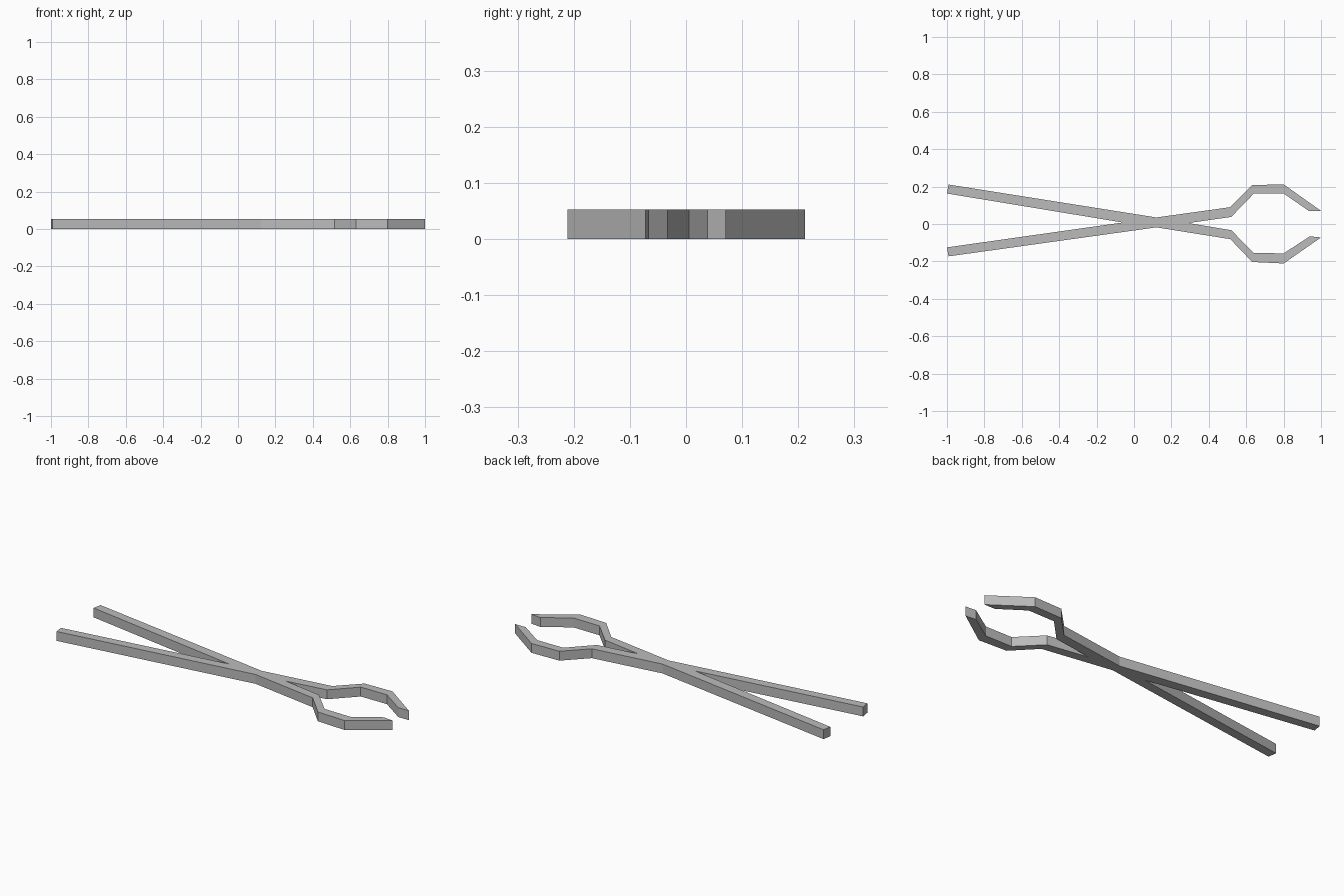
import bpy
import bmesh

cube = bpy.data.objects.get("Cube")
if cube:
    bpy.data.objects.remove(cube, do_unlink=True)

THICKNESS = 0.052

steel = bpy.data.materials.new("grey_steel")
steel.use_nodes = True
grey = (0.5, 0.5, 0.5, 1)
steel.diffuse_color = grey
steel.node_tree.nodes["Principled BSDF"].inputs["Base Color"].default_value = grey

# Corners of the crossing where the two arms merge
back, front = (0.12, 0.035), (0.12, -0.018)
left_notch, right_notch = (-0.06, 0.008), (0.29, 0.005)

# Each strip is a list of (outer, inner) edge points running away from the crossing
strips = [
    # back handle
    [(back, left_notch), ((-0.992, 0.211), (-1.0, 0.163))],
    # front handle
    [(front, left_notch), ((-0.992, -0.173), (-1.0, -0.125))],
    # back jaw
    [(back, right_notch), ((0.515, 0.09), (0.52, 0.038)),
     ((0.632, 0.208), (0.64, 0.162)), ((0.80, 0.212), (0.80, 0.163)),
     ((1.0, 0.07), (0.935, 0.07))],
    # front jaw
    [(front, right_notch), ((0.515, -0.081), (0.52, -0.033)),
     ((0.632, -0.203), (0.64, -0.155)), ((0.80, -0.211), (0.80, -0.157)),
     ((1.0, -0.072), (0.94, -0.066))],
]

bm = bmesh.new()
corners = {}


def corner(point):
    """Share one vertex between all quads that meet at a point."""
    if point not in corners:
        corners[point] = bm.verts.new((*point, 0))
    return corners[point]


def quad(*points):
    bm.faces.new([corner(p) for p in points])


# Crossing and the four strips, as one flat sheet of quads
quad(left_notch, front, right_notch, back)
for strip in strips:
    for (out_a, in_a), (out_b, in_b) in zip(strip, strip[1:]):
        quad(out_a, in_a, in_b, out_b)

# Thicken the sheet into a solid bar
bmesh.ops.recalc_face_normals(bm, faces=bm.faces[:])
solid = bmesh.ops.extrude_face_region(bm, geom=bm.faces[:], use_keep_orig=True)
top = [v for v in solid["geom"] if isinstance(v, bmesh.types.BMVert)]
bmesh.ops.translate(bm, verts=top, vec=(0, 0, THICKNESS))
bmesh.ops.recalc_face_normals(bm, faces=bm.faces[:])

mesh = bpy.data.meshes.new("tongs")
bm.to_mesh(mesh)
bm.free()
mesh.materials.append(steel)
tongs = bpy.data.objects.new("tongs", mesh)
bpy.context.collection.objects.link(tongs)
